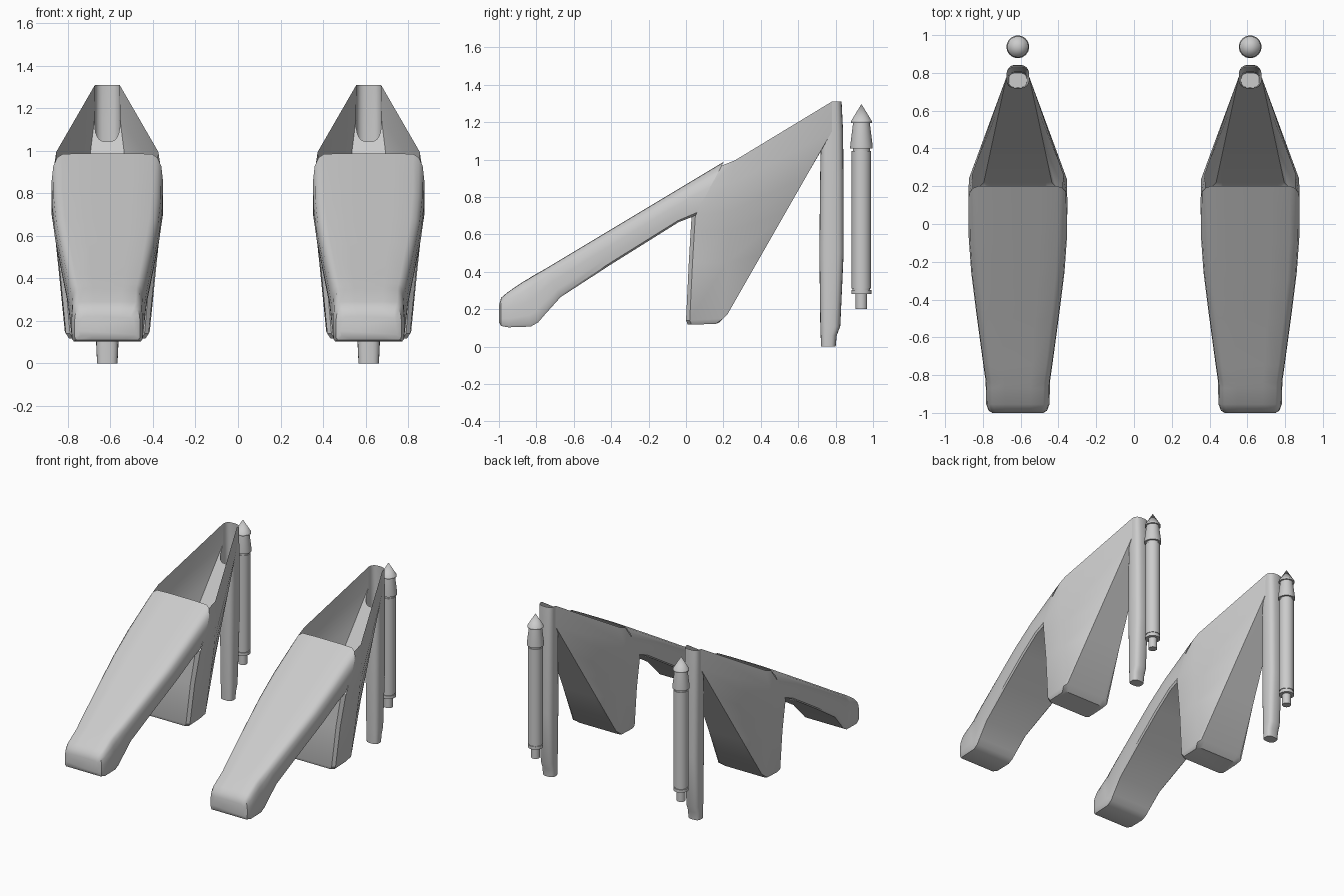
import bpy, bmesh, math

if "Cube" in bpy.data.objects:
    bpy.data.objects.remove(bpy.data.objects["Cube"])

CX = 0.615  # sideways offset of each unit


def strip(bm, rows, closed=False):
    """Join successive rows of points with quads."""
    vr = [[bm.verts.new((x + CX, y, z)) for x, y, z in r] for r in rows]
    for a, b in zip(vr, vr[1:]):
        n = len(a)
        for i in range(n if closed else n - 1):
            j = (i + 1) % n
            bm.faces.new((a[i], a[j], b[j], b[i]))
    return vr


def finish(bm, name, angle=35):
    """Weld, mirror to the other side and smooth."""
    bmesh.ops.remove_doubles(bm, verts=bm.verts, dist=0.0008)
    bmesh.ops.recalc_face_normals(bm, faces=bm.faces)
    me = bpy.data.meshes.new(name)
    bm.to_mesh(me)
    bm.free()
    ob = bpy.data.objects.new(name, me)
    bpy.context.collection.objects.link(ob)
    bpy.ops.object.select_all(action='DESELECT')
    ob.select_set(True)
    bpy.context.view_layer.objects.active = ob
    bpy.ops.object.shade_smooth_by_angle(angle=math.radians(angle))
    ob.modifiers.new("mirror", 'MIRROR').use_axis[0] = True
    return ob


# Sloping front arm: rounded section swept from nose to opening
half = [(.5, 0), (.94, 0), (.985, .06), (1, .25), (1, .55), (.97, .8), (.9, .94), (.8, 1), (.4, 1.01)]
section = half + [(-u, v) for u, v in reversed(half)]
arm = [  # bottom y, z, top y, z, half width
    (-1, .13, -1, .22, .135), (-.988, .11, -.988, .26, .155),
    (-.95, .103, -.955, .288, .168), (-.83, .107, -.87, .345, .17),
    (-.79, .13, -.84, .362, .172), (-.76, .165, -.82, .375, .176),
    (-.67, .265, -.75, .415, .187), (-.4, .44, -.5, .565, .222),
    (-.2, .565, -.3, .685, .247), (-.04, .665, -.1, .805, .26),
    (.05, .70, .2, .985, .262)]
bm = bmesh.new()
rings = strip(bm, [[(u * w, by + (ty - by) * v, bz + (tz - bz) * v) for u, v in section]
                   for by, bz, ty, tz, w in arm], True)
bm.faces.new(rings[0])
finish(bm, "front_arm")


# Hollow rear tube: full ring below the neck, back half above it
def tube_ring(yf, yb, w):
    yc, hy = (yf + yb) / 2, (yb - yf) / 2
    pts = []
    for i in range(24):
        c, s = math.cos(math.tau * i / 24), math.sin(math.tau * i / 24)
        pts.append((w * math.copysign(abs(c) ** .7, c) if abs(c) > 1e-6 else 0,
                    yc + hy * (math.copysign(abs(s) ** .7, s) if abs(s) > 1e-6 else 0)))
    return pts


SLOPE = 1.79
neck = [(x, y, 1.15 - max(0, .78 - y) * SLOPE) for x, y in tube_ring(.72, .84, .06)]
rows = [[(x, y, z) for x, y in tube_ring(yf, yb, w)] for z, yf, yb, w in
        [(0, .722, .80, .048), (.06, .72, .806, .051), (.11, .718, .825, .053),
         (.5, .713, .843, .058), (.9, .717, .842, .06)]] + [neck]
bm = bmesh.new()
rings = strip(bm, rows, True)
bm.faces.new(rings[0])
strip(bm, [neck[:13], [(x, y, 1.31) for x, y in tube_ring(.728, .832, .058)[:13]]])
finish(bm, "rear_tube")

# Open-topped body shell between the arm and the tube
back = lambda t: (.22 + .56 * t, .17 + .98 * t, .18 - .12 * t)
levels = [  # (y, z, half width) at front edge, side crease and rear edge
    ((.03, .117, .18), (.16, .122, .18), (.18, .13, .165)),
    ((.02, .14, .195), (.2, .15, .2), back(0)),
    ((.035, .45, .225), (.22, .45, .23), back(.33)),
    ((.045, .62, .25), (.23, .62, .248), back(.55)),
    ((.05, .70, .262), (.23, .72, .256), back(.75)),
    ((.13, .857, .262), (.24, .87, .259), back(1)),
    ((.191, .968, .236), (.26, .995, .24), (.78, 1.31, .058))]
bm = bmesh.new()
for s in (-1, 1):
    strip(bm, [[(s * w, y, z) for y, z, w in lv] for lv in levels])
walls = [[(-w + 2 * w * i / 12, y, z) for i in range(13)] for y, z, w in (lv[2] for lv in levels[:5])]
strip(bm, walls + [neck[12:] + neck[:1]])
fronts = [[(-w, y, z), (-.9 * w, y - .02, z), (.9 * w, y - .02, z), (w, y, z)]
          for y, z, w in (lv[0] for lv in levels[:5])]
strip(bm, fronts)
f, m, r = levels[0]
base = fronts[0] + [(m[2], m[0], m[1])] + walls[0][::-1] + [(-m[2], m[0], m[1])]
bm.faces.new([bm.verts.new((x + CX, y, z)) for x, y, z in base])
finish(bm, "body_shell")

# Piston with a pointed tip, turned from one profile
profile = [(0, .2), (.031, .2), (.031, .28), (.053, .28), (.053, .303), (.047, .303), (.047, .31),
           (.052, .31), (.052, 1.045), (.046, 1.045), (.046, 1.06), (.06, 1.06), (.06, 1.072),
           (.045, 1.195), (.056, 1.195), (.056, 1.205), (0, 1.297)]
bm = bmesh.new()
strip(bm, [[(r * math.cos(math.tau * i / 32), .938 + r * math.sin(math.tau * i / 32), z)
            for i in range(32)] for r, z in profile], True)
bmesh.ops.dissolve_degenerate(bm, edges=bm.edges, dist=0.0005)
finish(bm, "piston", 30)
